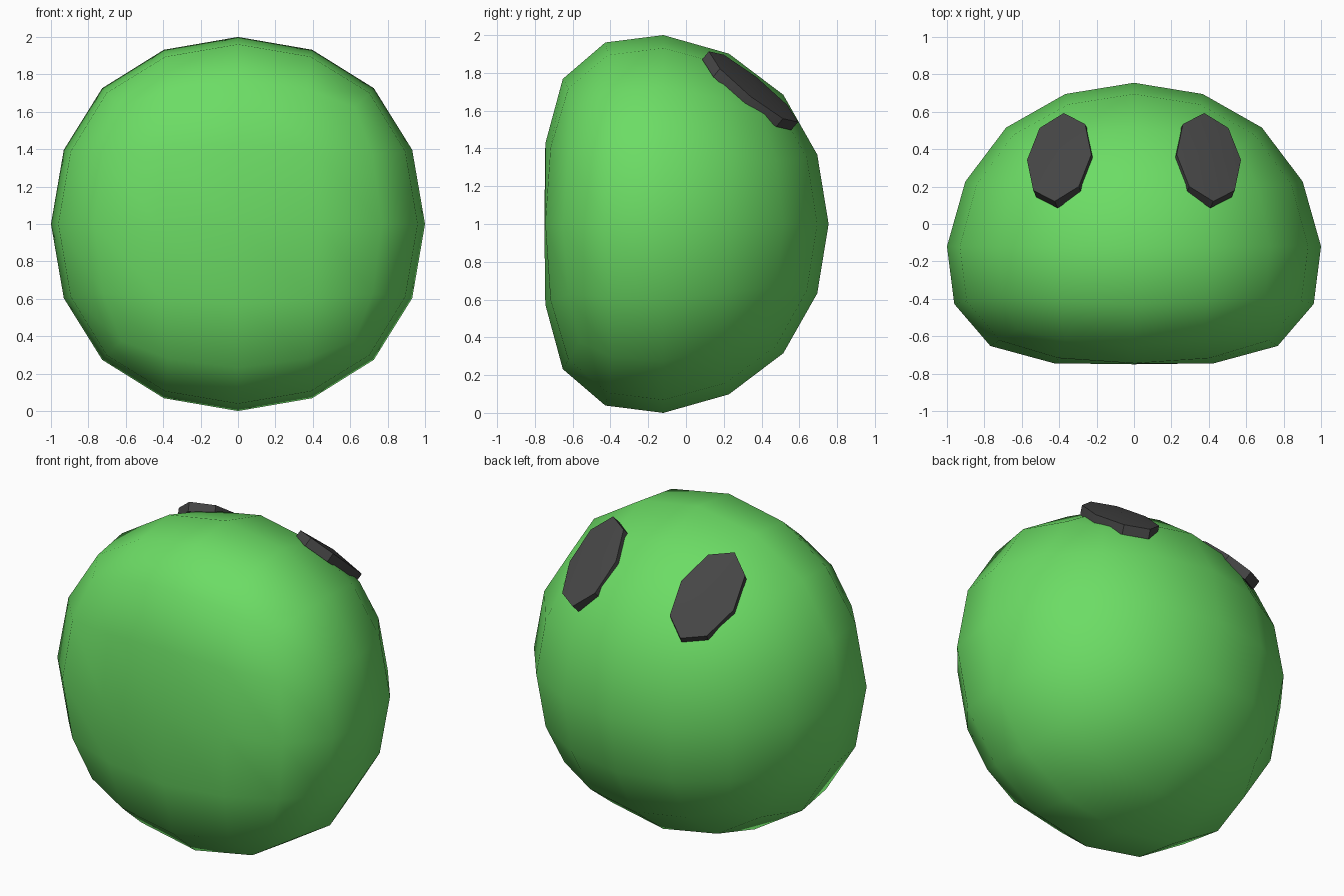
import bpy, bmesh, math
from mathutils import Vector

if "Cube" in bpy.data.objects:
    bpy.data.objects.remove(bpy.data.objects["Cube"])


def material(name, rgb):
    m = bpy.data.materials.new(name)
    m.diffuse_color = (*rgb, 1)
    m.use_nodes = True
    m.node_tree.nodes["Principled BSDF"].inputs["Base Color"].default_value = m.diffuse_color
    return m


green = material("green", (0.15, 0.72, 0.13))
dark = material("dark_grey", (0.06, 0.06, 0.06))

# Body: subdivided cube, tapered to the back and flattened at the front
bpy.ops.mesh.primitive_cube_add(size=2)
body = bpy.context.object
body.name = "body"
sub = body.modifiers.new("round", 'SUBSURF')
sub.levels = 2
bpy.ops.object.modifier_apply(modifier=sub.name)

FLATTEN = [(0, 0), (0.4, 0.04), (0.73, 0.104), (0.93, 0.189), (1.0, 0.245)]


def flatten(t):
    for (a, fa), (b, fb) in zip(FLATTEN, FLATTEN[1:]):
        if t <= b:
            return fa + (fb - fa) * (t - a) / (b - a)
    return FLATTEN[-1][1]


radius = max(v.co.z for v in body.data.vertices)
for v in body.data.vertices:
    p = v.co / radius
    taper = 1 - 0.08 * p.y
    y = -0.12 + 0.875 * p.y + (flatten(-p.y) if p.y < 0 else 0)
    v.co = (p.x * taper, y, 1 + p.z * taper)
body.data.shade_smooth()
body.data.materials.append(green)


# Eyes: slightly domed eight-sided oval plates lying on the upper back
def eye(name, side):
    centre = Vector((0.40, 0.357, 1.727))
    long_axis = Vector((-0.024, 0.236, -0.187))
    wide_axis = Vector((0.172, -0.015, -0.052))
    normal = wide_axis.cross(long_axis).normalized()
    if normal.z < 0:
        normal.negate()
    bm = bmesh.new()

    def vert(p):
        return bm.verts.new((p.x * side, p.y, p.z))

    rings = []
    for depth in (0, 0.058):
        rings.append([vert(centre - normal * depth
                           + long_axis * math.cos(k * math.pi / 4)
                           + wide_axis * math.sin(k * math.pi / 4)) for k in range(8)])
    top, low = rings
    tip = vert(centre + normal * 0.02)
    for k in range(8):
        j = (k + 1) % 8
        bm.faces.new((top[k], top[j], tip))
        bm.faces.new((top[k], low[k], low[j], top[j]))
    bm.faces.new(low)
    bmesh.ops.recalc_face_normals(bm, faces=bm.faces)
    mesh = bpy.data.meshes.new(name)
    bm.to_mesh(mesh)
    bm.free()
    mesh.materials.append(dark)
    ob = bpy.data.objects.new(name, mesh)
    bpy.context.collection.objects.link(ob)
    bpy.ops.object.select_all(action='DESELECT')
    ob.select_set(True)
    bpy.context.view_layer.objects.active = ob
    bpy.ops.object.shade_smooth_by_angle(angle=math.radians(40))


eye("right_eye", 1)
eye("left_eye", -1)
